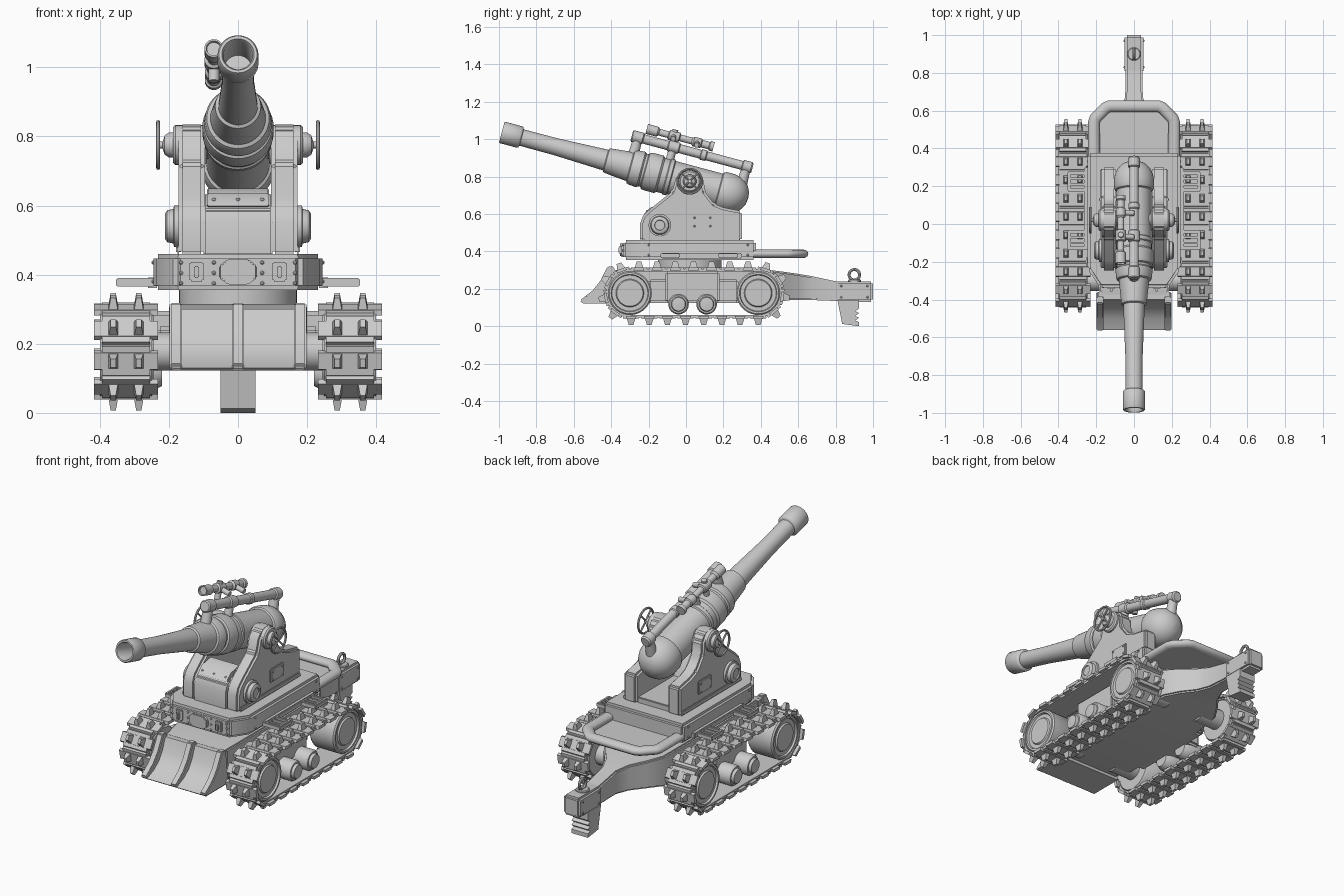
import bpy, bmesh
from math import sin, cos, pi, radians
from mathutils import Vector, Matrix

if "Cube" in bpy.data.objects:
    bpy.data.objects.remove(bpy.data.objects["Cube"])

def finish(name, bm, bevel=0, seg=2):
    bmesh.ops.recalc_face_normals(bm, faces=bm.faces[:])
    if bevel:
        es = [e for e in bm.edges if len(e.link_faces) == 2 and e.calc_face_angle(0) > 0.5]
        bmesh.ops.bevel(bm, geom=es, offset=bevel, segments=seg, affect='EDGES', clamp_overlap=True)
    me = bpy.data.meshes.new(name)
    bm.to_mesh(me)
    bm.free()
    ob = bpy.data.objects.new(name, me)
    bpy.context.collection.objects.link(ob)
    return ob

def loft(name, rings, cyclic=False, bevel=0):
    bm = bmesh.new()
    vs = [[bm.verts.new(p) for p in r] for r in rings]
    n = len(vs[0])
    for i in range(len(vs) if cyclic else len(vs) - 1):
        a, b = vs[i], vs[(i + 1) % len(vs)]
        for j in range(n):
            k = (j + 1) % n
            bm.faces.new((a[j], a[k], b[k], b[j]))
    if not cyclic:
        bm.faces.new(vs[0])
        bm.faces.new(vs[-1])
    return finish(name, bm, bevel)

def prism(name, pts, lo, hi, axis='x', bevel=0):
    f = (lambda p, h: (h, p[0], p[1])) if axis == 'x' else (lambda p, h: (p[0], p[1], h))
    return loft(name, [[f(p, h) for p in pts] for h in (lo, hi)], bevel=bevel)

def box(name, x, y, z, bevel=0.006):
    return prism(name, [(x[0], y[0]), (x[1], y[0]), (x[1], y[1]), (x[0], y[1])], z[0], z[1], 'z', bevel)

def lathe(name, origin, axis, prof, n=32):
    q = Vector(axis).to_track_quat('Z', 'Y')
    return loft(name, [[Vector(origin) + q @ Vector((max(r, .0005) * cos(2*pi*i/n), max(r, .0005) * sin(2*pi*i/n), t))
                        for i in range(n)] for t, r in prof])

def rod(name, a, b, r, r2=None, n=24):
    d = Vector(b) - Vector(a)
    r2 = r if r2 is None else r2
    L, e = d.length, min(r, r2) * .12
    return lathe(name, a, d, [(0, r - e), (e, r), (L - e, r2), (L, r2 - e)], n)

def torus(name, c, R, r, n=32, m=8):     # ring lying in the YZ plane
    return loft(name, [[(c[0] + r*sin(2*pi*j/m), c[1] + (R + r*cos(2*pi*j/m))*cos(2*pi*i/n),
                         c[2] + (R + r*cos(2*pi*j/m))*sin(2*pi*i/n)) for j in range(m)] for i in range(n)], True)

def rivet(p, axis):
    lathe("rivet", p, axis, [(-.004, .006), (.002, .006), (.005, .003)], 8)

# ---- tracks ----
WY0, WY1, WZ = -.30, .386, .177
SPAN = WY1 - WY0

def track_point(s, R):
    per = 2 * SPAN + 2 * pi * .137
    s = (s % 1) * per
    arc = pi * .137
    if s < SPAN:
        return Vector((0, WY0 + s, WZ + R)), pi / 2
    s -= SPAN
    if s < arc:
        a = pi / 2 - s / .137
        return Vector((0, WY1 + R * cos(a), WZ + R * sin(a))), a
    s -= arc
    if s < SPAN:
        return Vector((0, WY1 - s, WZ - R)), -pi / 2
    a = -pi / 2 - (s - SPAN) / .137
    return Vector((0, WY0 + R * cos(a), WZ + R * sin(a))), a

def track(sx):
    xc = sx * .324
    rings = []
    for i in range(92):
        a, b = track_point(i / 92, .116)[0], track_point(i / 92, .13)[0]
        rings.append([(xc + w, p.y, p.z) for p, w in ((a, -.075), (a, .075), (b, .075), (b, -.075))])
    loft("track_belt", rings, True)
    bm = bmesh.new()
    for i in range(23):
        p, a = track_point((i + .5) / 23, .13)
        N, T = Vector((0, cos(a), sin(a))), Vector((0, sin(a), -cos(a)))
        M = Matrix(((1, T.x, N.x, xc), (0, T.y, N.y, p.y), (0, T.z, N.z, p.z), (0, 0, 0, 1)))
        # wide shoe, narrower link, then two tapered spikes
        for w, l, h, x, off, taper in ((.185, .058, .016, 0, 0, .85), (.14, .09, .012, 0, 0, .95),
                                       (.03, .05, .042, -.037, .019, .5), (.03, .05, .042, .037, .019, .5)):
            vs = bmesh.ops.create_cube(bm, size=1)['verts']
            for v in vs:
                k = taper if v.co.z > 0 else 1
                v.co = M @ Vector((v.co.x * w * (k if w < .1 else 1) + x, v.co.y * l * k, v.co.z * h + off))
    finish("track_shoes", bm)
    for y in (WY0, WY1):
        lathe("main_wheel", (sx*.245, y, WZ), (sx, 0, 0),
              [(0, .06), (0, .11), (.01, .117), (.145, .117), (.152, .11), (.152, .1), (.142, .096), (.142, .075),
               (.15, .07), (.15, .0)], 40)
        rod("axle", (sx*.1, y, WZ), (sx*.26, y, WZ), .055)
    for y in (-.04, .11):
        lathe("road_wheel", (sx*.22, y, .118), (sx, 0, 0),
              [(0, .04), (.03, .055), (.15, .055), (.16, .048), (.16, .04), (.175, .036), (.178, 0)])

for sx in (-1, 1):
    track(sx)
    box("hull_side", sorted((sx*.18, sx*.3)), (-.11, .18), (.125, .295), .012)
    box("hull_side_sill", sorted((sx*.18, sx*.235)), (-.2, .28), (.125, .25), .01)

# ---- hull flowing into the trail arm ----
secs = [(-.38, .18, .14, .30), (-.25, .2, .125, .315), (.3, .2, .125, .315), (.45, .18, .135, .30), (.53, .13, .14, .29),
        (.6, .075, .14, .28), (.67, .047, .14, .268), (.8, .044, .135, .24), (.82, .044, .135, .238)]
loft("hull", [[(-w, y, a), (w, y, a), (w, y, b), (-w, y, b)] for y, w, a, b in secs], bevel=.008)
box("trail_end", (-.05, .05), (.80, 1.0), (.13, .24), .012)
prism("spade", [(.81, .14), (.835, .012), (.925, 0), (.925, .022), (.905, .03), (.925, .045), (.905, .055), (.925, .07),
                (.905, .08), (.925, .095), (.925, .14)], -.05, .05)
ring = torus("towing_eye", (0, .9, .275), .028, .008)
rod("towing_eye_base", (0, .9, .235), (0, .9, .25), .035)
for sx in (-1, 1):
    for y, z in ((.83, .155), (.83, .215), (.97, .155), (.97, .215)):
        rivet((sx*.05, y, z), (sx, 0, 0))

# ---- front plough ----
face = [(-.40, .30), (-.425, .235), (-.455, .19), (-.50, .155), (-.56, .13)]
prism("plough_blade", face + [(-.55, .122), (-.36, .122), (-.36, .30)], -.19, .19)
for x in (-.18, 0, .18):
    prism("plough_rib", [(-.385, .318), (-.42, .318), (-.46, .24), (-.5, .19), (-.565, .14), (-.56, .125), (-.36, .125)],
          x - .018, x + .018, bevel=.005)

# ---- turntable and platform ----
lathe("turntable", (0, .02, .29), (0, 0, 1), [(0, .18), (.02, .18), (.025, .17), (.08, .17)], 48)
plan = [(.245, -.24), (.245, .375), (-.245, .375), (-.245, -.24), (-.18, -.335), (.18, -.335)]
prism("platform", plan, .355, .46, 'z', .014)
for x in (-.12, .12):
    box("front_bracket", (x-.02, x+.02), (-.345, -.32), (.38, .437), .004)
    box("front_hook", (x-.007, x+.007), (-.36, -.33), (.39, .425), .003)
prism("front_hatch", [(-.055, .39), (-.055, .425), (-.03, .445), (.03, .445), (.055, .425), (.055, .39), (.03, .372),
                      (-.03, .372)], 0, .02, 'z', .004).matrix_world = Matrix(
    ((1, 0, 0, 0), (0, 0, -1, -.332), (0, 1, 0, 0), (0, 0, 0, 1)))
for x in (-.165, -.07, .07, .165):
    for z in (.375, .405, .435):
        rivet((x, -.335, z), (0, -1, 0))
for sx in (-1, 1):
    for y in (-.2, .33):
        for z in (.38, .435):
            rivet((sx*.245, y, z), (sx, 0, 0))
    box("side_strip", sorted((sx*.23, sx*.265)), (-.13, .3), (.362, .392), .005)
    for y in (-.085, .225):      # footsteps over the tracks
        box("footstep_rear", sorted((sx*.24, sx*.35)), (y+.035, y+.052), (.365, .39), .004)
        box("footstep_front", sorted((sx*.24, sx*.35)), (y-.052, y-.035), (.365, .39), .004)
        box("footstep_edge", sorted((sx*.335, sx*.353)), (y-.052, y+.052), (.365, .39), .004)
        for d in (-.015, .015):
            box("footstep_slat", sorted((sx*.25, sx*.34)), (y+d-.006, y+d+.006), (.37, .386), .002)

# ---- rear railing ----
cu = bpy.data.curves.new("rear_rail", 'CURVE')
cu.dimensions = '3D'
cu.bevel_depth, cu.bevel_resolution, cu.use_fill_caps = .031, 4, True
sp = cu.splines.new('POLY')
path = [(.212, .33), (.212, .54), (.205, .56), (.15, .615), (.13, .624)]
path += [(-x, y) for x, y in reversed(path)]
sp.points.add(len(path) - 1)
for p, (x, y) in zip(sp.points, path):
    p.co = (x, y, 0, 1)
rail = bpy.data.objects.new("rear_rail", cu)
bpy.context.collection.objects.link(rail)
rail.location.z, rail.scale.z = .387, .75
rail.select_set(True)
bpy.context.view_layer.objects.active = rail
bpy.ops.object.convert(target='MESH')
prism("rear_deck", [(.2, .35), (.2, .56), (.13, .62), (-.13, .62), (-.2, .56), (-.2, .35)], .366, .376, 'z')

# ---- gun carriage ----
cheek = [(-.245, .455), (-.245, .55), (-.23, .59), (-.2, .62), (-.075, .72), (-.055, .79), (-.025, .825), (.02, .835),
         (.065, .825), (.095, .79), (.1, .72), (.15, .655), (.2, .635), (.3, .615), (.3, .455)]
for sx in (-1, 1):
    prism("cheek", cheek, *sorted((sx*.095, sx*.172)), bevel=.012)
    rod("trunnion", (sx*.09, .02, .775), (sx*.188, .02, .775), .058)
    lathe("trunnion_cap", (sx*.18, .02, .775), (sx, 0, 0), [(0, .036), (.02, .036), (.032, .028), (.038, .01), (.055, .009), (.056, 0)])
    torus("handwheel_rim", (sx*.231, .02, .775), .066, .006)
    for a in (.25, .75, 1.25, 1.75):
        rod("handwheel_spoke", (sx*.231, .02, .775), (sx*.231, .02 + .066*cos(a*pi), .775 + .066*sin(a*pi)), .005, n=8)
    lathe("side_pod", (sx*.165, -.14, .54), (sx, 0, 0), [(0, .06), (.02, .06), (.022, .05), (.04, .046), (.046, .036), (.046, .028), (.04, .026), (.04, 0)])
    box("side_hatch", sorted((sx*.165, sx*.181)), (.03, .145), (.52, .595), .006)
    for y in (.045, .13):
        for z in (.535, .58):
            rivet((sx*.181, y, z), (sx, 0, 0))
    box("cheek_foot", sorted((sx*.165, sx*.18)), (-.23, .29), (.46, .485), .005)
prism("carriage_front", [(-.243, .455), (-.243, .55), (-.228, .588), (-.2, .605), (-.1, .635), (-.06, .60), (-.02, .455)],
      -.1, .1, bevel=.006)
prism("front_lip", [(-.225, .60), (-.19, .635), (-.11, .65), (-.11, .61), (-.2, .59)], -.09, .09, bevel=.003)
for x in (-.07, 0, .07):
    rivet((x, -.207, .617), (0, -.7, .7))
box("carriage_floor", (-.1, .1), (-.1, .28), (.455, .49), .004)

# ---- gun barrel, elevated 15 degrees ----
D = Vector((0, cos(radians(15)), -sin(radians(15))))
U = Vector((0, sin(radians(15)), cos(radians(15))))
MUZZLE = Vector((0, -.985, 1.037))
lathe("barrel", MUZZLE, D, [(.16, 0), (.16, .04), (.01, .042), (0, .047), (0, .055), (.006, .059), (.1, .059), (.106, .055),
      (.11, .045), (.3, .046), (.5, .054), (.575, .057), (.58, .066), (.6, .069), (.71, .08), (.715, .09), (.725, .095),
      (.77, .098), (.778, .09), (.79, .09), (.795, .099), (.81, .103), (.87, .103), (.88, .094), (.91, .094), (.915, .099),
      (.935, .099), (.94, .092), (1.2, .092), (1.205, .1), (1.22, .106), (1.26, .106), (1.29, .101), (1.32, .087),
      (1.345, .063), (1.36, .034), (1.364, 0)], 48)
rod("trunnion_bar", (-.11, .02, .775), (.11, .02, .775), .04)

# ---- recoil tube with posts ----
TUBE = Vector((0, -.29, 1.018))
lathe("recoil_tube", TUBE, D, [(0, 0), (0, .026), (.006, .032), (.06, .032), (.066, .025), (.2, .025), (.205, .031), (.26, .031),
      (.265, .024), (.38, .024), (.385, .029), (.41, .029), (.415, .024), (.61, .024), (.615, .031), (.66, .031), (.668, .024), (.668, 0)])
for t, r in ((.035, .024), (.23, .02), (.635, .024)):
    p = TUBE + D * t
    rod("recoil_post", p, p - U * .14, r, r * 1.3)

# ---- sighting scope ----
S = Vector((-.07, -.21, 1.055))
lathe("scope", S, D, [(.01, 0), (.01, .02), (0, .022), (0, .027), (.06, .027), (.07, .018), (.12, .018), (.125, .027), (.18, .027),
      (.185, .018), (.25, .018), (.26, .026), (.3, .026), (.305, .02), (.345, .02), (.35, .026), (.37, .026), (.37, 0)], 24)
for t in (.15, .28):
    p = S + D * t
    rod("scope_arm", p, p + Vector((.07, 0, 0)) - U * .015, .014)
p = S + D * .15
rod("scope_knob", p - U * .06, p + U * .036, .016)

# ---- smooth shading with crisp edges ----
for ob in bpy.context.scene.objects:
    ob.select_set(ob.type == 'MESH')
bpy.ops.object.shade_smooth_by_angle(angle=radians(35))
